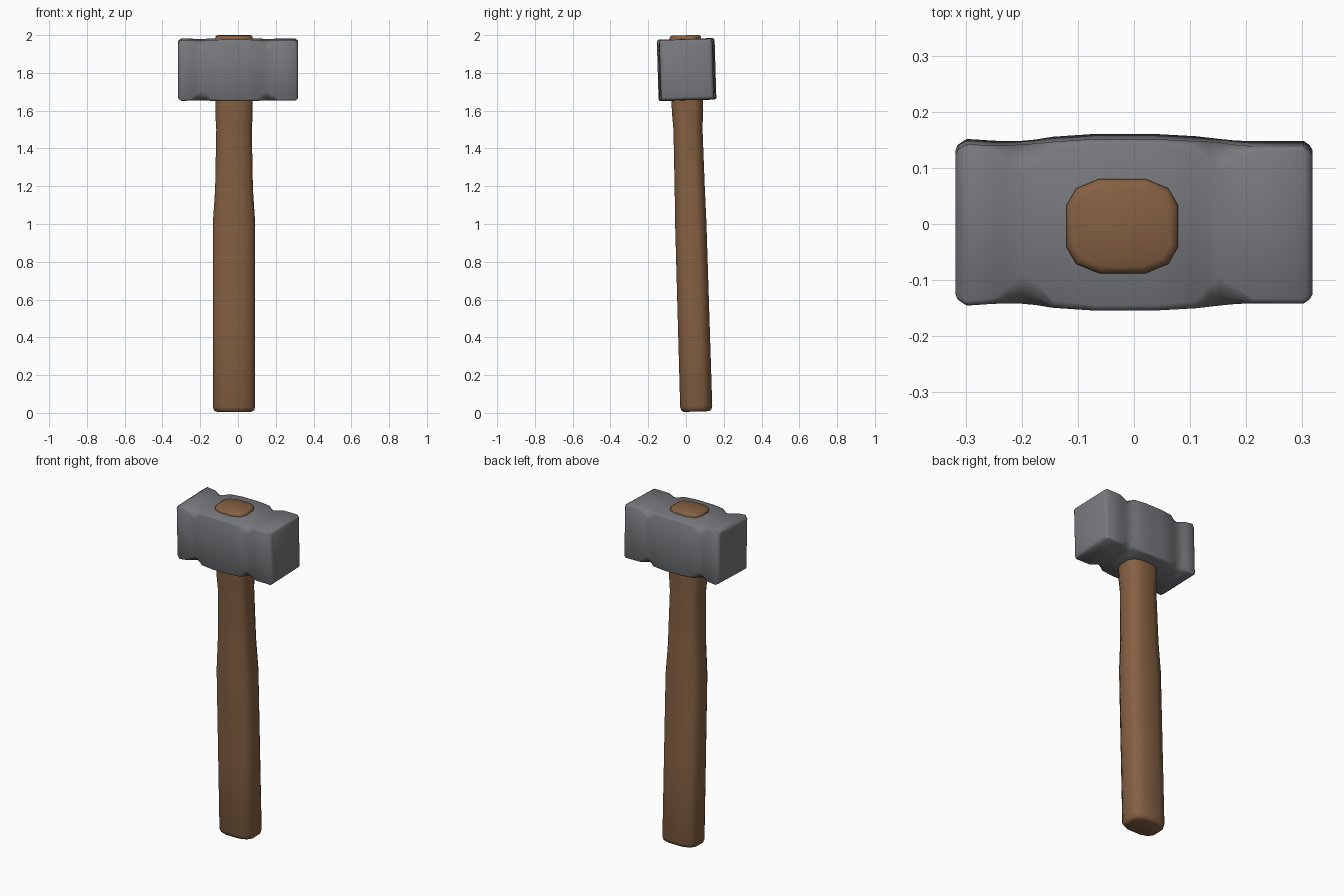
import bpy, bmesh, math
from mathutils import Matrix

if "Cube" in bpy.data.objects:
    bpy.data.objects.remove(bpy.data.objects["Cube"])

# The whole hammer leans slightly backwards at its foot
TILT = Matrix.Translation((0, 0.055, 0.003)) @ Matrix.Rotation(0.0297, 4, 'X')


def material(name, rgb):
    m = bpy.data.materials.new(name)
    m.diffuse_color = (*rgb, 1)
    m.use_nodes = True
    m.node_tree.nodes["Principled BSDF"].inputs["Base Color"].default_value = m.diffuse_color
    return m


def loft(name, rings, mat, angle):
    """Skin a list of equal-length point rings and cap both ends."""
    bm = bmesh.new()
    rows = [[bm.verts.new(TILT @ Matrix.Translation(p).to_translation()) for p in r]
            for r in rings]
    n = len(rows[0])
    for a, b in zip(rows, rows[1:]):
        for i in range(n):
            j = (i + 1) % n
            bm.faces.new((a[i], a[j], b[j], b[i]))
    bm.faces.new(rows[0][::-1])
    bm.faces.new(rows[-1])
    bmesh.ops.recalc_face_normals(bm, faces=bm.faces[:])
    me = bpy.data.meshes.new(name)
    bm.to_mesh(me)
    bm.free()
    me.materials.append(mat)
    ob = bpy.data.objects.new(name, me)
    bpy.context.collection.objects.link(ob)
    bpy.ops.object.select_all(action='DESELECT')
    ob.select_set(True)
    bpy.context.view_layer.objects.active = ob
    bpy.ops.object.shade_smooth_by_angle(angle=math.radians(angle))
    return ob


wood = material("brown wood", (0.235, 0.118, 0.055))
steel = material("grey steel", (0.185, 0.19, 0.205))

# Handle: 12-sided rounded section, (height, half width, half depth)
CORNER = [(1, 0.45), (0.83, 0.8), (0.42, 1)]
QUADS = (CORNER + [(-x, y) for x, y in CORNER[::-1]]
         + [(-x, -y) for x, y in CORNER] + [(x, -y) for x, y in CORNER[::-1]])
HANDLE = [(0.004, 0.092, 0.066), (0.010, 0.105, 0.078), (0.03, 0.112, 0.085),
          (0.5, 0.112, 0.084), (1.0, 0.112, 0.083), (1.18, 0.1, 0.08),
          (1.5, 0.094, 0.077), (1.58, 0.099, 0.082), (1.68, 0.099, 0.084),
          (1.983, 0.099, 0.084), (1.991, 0.096, 0.081), (1.997, 0.086, 0.071)]
loft("handle",
     [[(-0.021 + x * w, y * d, z) for x, y in QUADS] for z, w, d in HANDLE],
     wood, 50)


# Head: rounded box sections along x, (x, half depth, half height, corner cut)
def head_ring(x, hy, hz, c):
    arc = [(hy, hz - c), (hy - 0.36 * c, hz - 0.36 * c), (hy - c, hz)]
    pts = (arc + [(-y, z) for y, z in arc[::-1]]
           + [(-y, -z) for y, z in arc] + [(y, -z) for y, z in arc[::-1]])
    return [(x, y + 0.002, z + 1.815) for y, z in pts]


HEAD = [(-0.318, 0.125, 0.142, 0.008), (-0.314, 0.134, 0.152, 0.008),
        (-0.298, 0.144, 0.162, 0.008), (-0.25, 0.141, 0.160, 0.011),
        (-0.225, 0.141, 0.160, 0.032), (-0.20, 0.142, 0.160, 0.052),
        (-0.175, 0.144, 0.160, 0.042), (-0.145, 0.148, 0.161, 0.013),
        (-0.07, 0.153, 0.163, 0.010), (0.035, 0.153, 0.163, 0.010),
        (0.11, 0.149, 0.161, 0.013), (0.135, 0.147, 0.160, 0.042),
        (0.155, 0.145, 0.160, 0.052), (0.18, 0.142, 0.160, 0.032),
        (0.21, 0.140, 0.160, 0.009), (0.303, 0.140, 0.160, 0.008),
        (0.313, 0.133, 0.154, 0.008), (0.318, 0.125, 0.147, 0.008)]
loft("head", [head_ring(*s) for s in HEAD], steel, 40)
